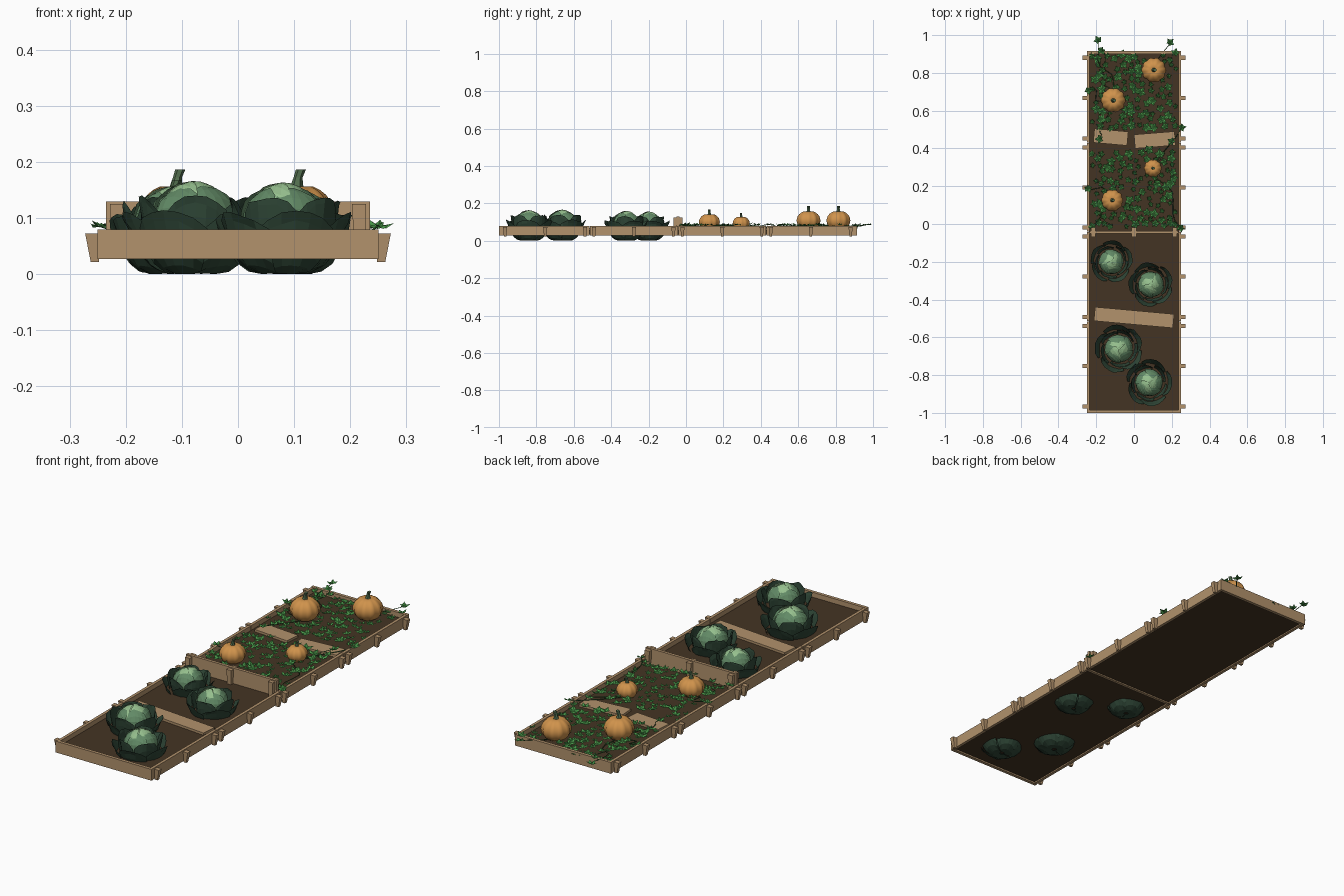
import bpy, bmesh, math, random
from mathutils import Vector, Matrix

if "Cube" in bpy.data.objects:
    bpy.data.objects.remove(bpy.data.objects["Cube"])

random.seed(7)


def mat(name, rgb):
    m = bpy.data.materials.new(name)
    lin = [((c / 255 + 0.055) / 1.055) ** 2.4 for c in rgb]
    m.diffuse_color = (*lin, 1)
    m.use_nodes = True
    m.node_tree.nodes["Principled BSDF"].inputs["Base Color"].default_value = m.diffuse_color
    return m


WOOD = mat("wood", (178, 146, 108))
SOIL = mat("soil", (68, 52, 35))
ORANGE = mat("pumpkin orange", (208, 147, 76))
STEM = mat("stem green", (84, 112, 80))
LEAF = mat("vine leaf green", (74, 152, 74))
VINE = mat("vine dark green", (52, 98, 50))
DARK = mat("cabbage dark green", (48, 72, 56))
MID = mat("cabbage mid green", (98, 138, 102))
LIGHT = mat("cabbage light green", (150, 192, 142))


def finish(name, bm, mats):
    me = bpy.data.meshes.new(name)
    bm.to_mesh(me)
    bm.free()
    for m in mats:
        me.materials.append(m)
    ob = bpy.data.objects.new(name, me)
    bpy.context.collection.objects.link(ob)
    return ob


def box(name, lo, hi, m, rot=0.0, taper=1.0):
    """Box between two corners; taper shrinks the bottom end."""
    lo, hi = Vector(lo), Vector(hi)
    c, d = (lo + hi) / 2, hi - lo
    bm = bmesh.new()
    bmesh.ops.create_cube(bm, size=1)
    for v in bm.verts:
        k = taper if v.co.z < 0 else 1
        v.co = Vector((v.co.x * d.x * k, v.co.y * d.y * k, v.co.z * d.z))
    ob = finish(name, bm, [m])
    ob.location = c
    ob.rotation_euler.z = rot
    return ob


# soil and wooden frame
box("soil", (-0.238, -0.988, 0.034), (0.238, 0.902, 0.057), SOIL)
box("front_board", (-0.25, -1.0, 0.027), (0.25, -0.985, 0.08), WOOD)
box("back_board", (-0.25, 0.9, 0.027), (0.25, 0.915, 0.08), WOOD)
joints = [-0.99, -0.515, -0.042, 0.43, 0.905]
for sx in (-1, 1):
    for i in range(4):
        a, b = joints[i], joints[i + 1]
        x0, x1 = sorted((sx * 0.235, sx * 0.249))
        box("side_board", (x0, a + 0.001, 0.028), (x1, b - 0.001, 0.079), WOOD)
        # three pegs per side board
        for y in (a + 0.023, (a + b) / 2, b - 0.025):
            p = box("peg", (sx * 0.26 - 0.0125, y - 0.011, 0.022),
                    (sx * 0.26 + 0.0125, y + 0.011, 0.073), WOOD, taper=0.6)
            p.location.x = sx * 0.26
            for v in p.data.vertices:      # lean the narrow end inwards
                if v.co.z < 0:
                    v.co.x -= sx * 0.005

# tall divider with pegs on both sides
box("divider_board", (-0.235, -0.05, 0.028), (0.235, -0.036, 0.13), WOOD)
for x in (-0.216, 0, 0.216):
    for y in (-0.059, -0.027):
        box("divider_peg", (x - 0.0125, y - 0.009, 0.04), (x + 0.0125, y + 0.009, 0.125), WOOD, taper=0.75)

# stepping planks on the soil
PLANKS = [(0, -0.495, 0.42, -0.09), (-0.123, 0.46, 0.18, -0.09), (0.11, 0.445, 0.215, 0.08)]
for x, y, w, r in PLANKS:
    box("plank", (x - w / 2, y - 0.037, 0.054), (x + w / 2, y + 0.037, 0.068), WOOD, rot=r)


# cabbages: cupped leaves swept around the centre
def along(profile, t):
    f = max(0, min(0.9999, t)) * (len(profile) - 1)
    i = int(f)
    return Vector(profile[i]).lerp(Vector(profile[i + 1]), f - i)


def cup_leaf(bm, az, half, profile, idx, ruffle=0.0):
    cols, rows, grid = 6, 6, []
    for j in range(rows + 1):
        row = []
        for i in range(cols + 1):
            s = 2 * i / cols - 1
            t = j / rows
            r, z = along(profile, t * (1 - 0.28 * s * s))
            r += 0.006 * s * t + random.uniform(-ruffle, ruffle) * t
            a = az + s * half
            row.append(bm.verts.new((r * math.cos(a), r * math.sin(a),
                                     z + random.uniform(-ruffle, ruffle) * t)))
        grid.append(row)
    for j in range(rows):
        for i in range(cols):
            f = bm.faces.new((grid[j][i], grid[j][i + 1], grid[j + 1][i + 1], grid[j + 1][i]))
            f.material_index = idx


OUTER = [(0.01, 0.004), (0.055, 0.0), (0.088, 0.024), (0.106, 0.062), (0.118, 0.092), (0.128, 0.112)]
INNER = [(0.02, 0.015), (0.06, 0.02), (0.082, 0.05), (0.092, 0.09), (0.096, 0.125), (0.098, 0.138)]
WRAP = [(0.045, 0.045), (0.072, 0.08), (0.076, 0.105), (0.066, 0.132), (0.045, 0.15), (0.03, 0.157)]
HEART = [(0.06, 0.09), (0.064, 0.115), (0.054, 0.14), (0.034, 0.157), (0.012, 0.165), (-0.008, 0.166)]
for x, y, k in [(-0.12, -0.2, 0.88), (0.09, -0.32, 0.92), (-0.08, -0.66, 1.0), (0.08, -0.84, 0.97)]:
    bm = bmesh.new()
    turn = random.uniform(0, 6.28)
    for n, half, prof, idx, ruf in ((5, 0.66, OUTER, 0, 0.003), (5, 0.6, INNER, 0, 0.003),
                                    (5, 0.75, WRAP, 1, 0.001), (3, 1.0, HEART, 2, 0.0)):
        turn += 0.6
        for i in range(n):
            cup_leaf(bm, turn + i * math.tau / n + random.uniform(-0.1, 0.1), half, prof, idx, ruf)
    # solid heart below the top leaves
    res = bmesh.ops.create_icosphere(bm, subdivisions=2, radius=0.06,
                                     matrix=Matrix.Translation((0, 0, 0.1)))
    for f in {f for v in res["verts"] for f in v.link_faces}:
        f.material_index = 2
    for v in bm.verts:
        v.co.z = max(v.co.z, 0)
    ob = finish("cabbage", bm, [DARK, MID, LIGHT])
    ob.location = (x, y, 0)
    ob.scale = (k, k, 0.5 + 0.5 * k)

# pumpkins: ribbed body and bent stem
PUMPKINS = [(0.105, 0.815, 0.066, 0.108), (-0.11, 0.655, 0.066, 0.108),
            (0.1, 0.295, 0.047, 0.078), (-0.115, 0.125, 0.058, 0.092)]
for x, y, R, h in PUMPKINS:
    bm = bmesh.new()
    bmesh.ops.create_uvsphere(bm, u_segments=40, v_segments=14, radius=1)
    for v in bm.verts:
        rho = math.hypot(v.co.x, v.co.y)
        rib = 1 - 0.08 * (1 - abs(math.cos(5 * math.atan2(v.co.y, v.co.x))))
        dip = 0.18 * max(0, 1 - rho / 0.45) * (1 if v.co.z > 0 else -1)
        v.co = Vector((v.co.x * R * rib, v.co.y * R * rib, (v.co.z - dip) * h * 0.5))
    for f in bm.faces:
        f.smooth = True
    ob = finish("pumpkin", bm, [ORANGE])
    ob.location = (x, y, 0.054 + h / 2)
    bm = bmesh.new()
    rings = []
    for z, r, off in ((-0.012, 0.017, 0), (0.004, 0.011, 0), (0.018, 0.008, 0.002), (0.032, 0.009, 0.007)):
        q = R / 0.066
        rings.append([bm.verts.new(((r * math.cos(a * math.tau / 6) + off) * q,
                                    r * math.sin(a * math.tau / 6) * q, z * q)) for a in range(6)])
    for lo, hi in zip(rings, rings[1:]):
        for a in range(6):
            bm.faces.new((lo[a], lo[(a + 1) % 6], hi[(a + 1) % 6], hi[a]))
    bm.faces.new(rings[-1])
    ob = finish("pumpkin_stem", bm, [STEM])
    ob.location = (x, y, 0.054 + h * 0.93)

# vine leaves: lobed, lightly folded outlines
LOBES = [0.35, 0.72, 0.55, 0.95, 0.6, 1.1, 0.6, 0.95, 0.55, 0.72]


def vine_leaf(bm, x, y, z, r):
    M = (Matrix.Translation((x, y, z)) @ Matrix.Rotation(random.uniform(0, 6.28), 4, "Z")
         @ Matrix.Rotation(random.uniform(-0.28, 0.28), 4, "X"))
    c = bm.verts.new(M @ Vector((0, 0, -0.003)))
    ring = []
    for i, l in enumerate(LOBES):
        a = i * math.tau / 10
        ring.append(bm.verts.new(M @ Vector((r * l * math.cos(a), r * l * math.sin(a),
                                             0.003 if i % 2 else -0.004))))
    for i in range(10):
        bm.faces.new((c, ring[i], ring[(i + 1) % 10]))


bm = bmesh.new()
EDGE = [(-0.19, 0.972), (0.19, 0.96), (-0.24, 0.71), (0.25, 0.51), (-0.245, 0.19),
        (0.25, -0.02), (0.2, 0.435), (-0.18, 0.45), (-0.17, 0.92), (-0.22, -0.015)]
for x, y in EDGE:
    vine_leaf(bm, x, y, 0.088, 0.026)
placed = []
for _ in range(4000):
    x, y = random.uniform(-0.222, 0.222), random.uniform(-0.015, 0.905)
    if len(placed) >= 185:
        break
    if any(math.hypot(x - p[0], y - p[1]) < p[2] for p in PUMPKINS):
        continue
    if abs(y - 0.45) < 0.055 or any(math.hypot(x - u, y - v) < 0.029 for u, v in placed):
        continue
    placed.append((x, y))
    vine_leaf(bm, x, y, random.uniform(0.068, 0.09), random.choice((0.017, 0.022, 0.027, 0.032)))
for v in bm.verts:
    v.co.y = min(v.co.y, 1.0)
finish("vine_leaves", bm, [LEAF])

# thin vines wandering from each pumpkin to the edge leaves
cu = bpy.data.curves.new("vines", "CURVE")
cu.dimensions = "3D"
cu.bevel_depth = 0.002
cu.bevel_resolution = 0
for i, (x, y) in enumerate(EDGE):
    px, py = min(PUMPKINS, key=lambda p: math.hypot(p[0] - x, p[1] - y))[:2]
    sp = cu.splines.new("POLY")
    sp.points.add(8)
    for j, pt in enumerate(sp.points):
        t = j / 8
        w = 0.03 * math.sin(t * 6.28 + i) * t * (1 - t) * 4
        pt.co = (px + (x - px) * t + w, py + (y - py) * t + w, 0.062 + 0.024 * t ** 2, 1)
cu.materials.append(VINE)
bpy.context.collection.objects.link(bpy.data.objects.new("vines", cu))
